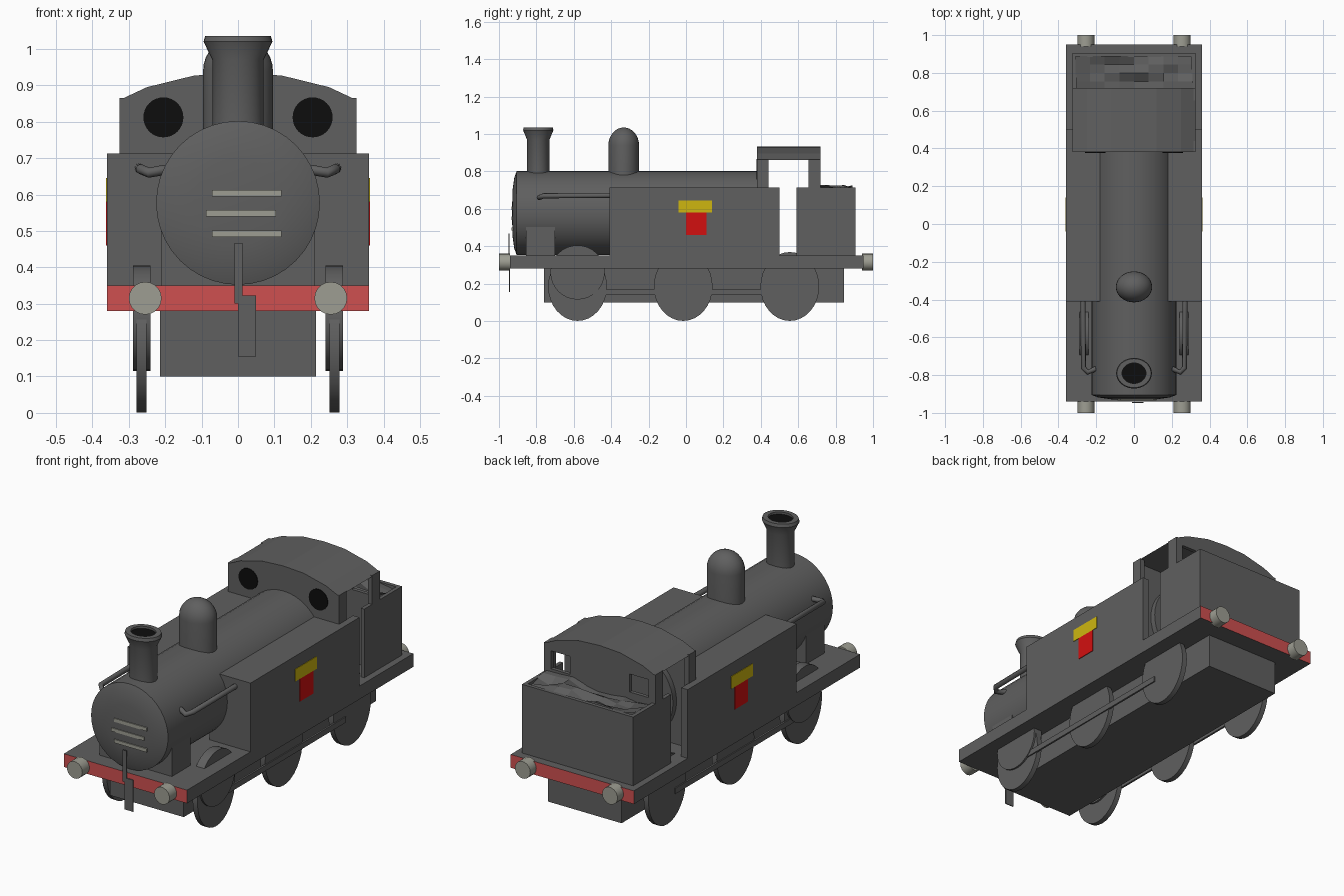
import bpy, bmesh, math, random
from mathutils import Matrix, Vector

if "Cube" in bpy.data.objects:
    bpy.data.objects.remove(bpy.data.objects["Cube"], do_unlink=True)


def material(name, rgb):
    m = bpy.data.materials.new(name)
    m.use_nodes = True
    m.diffuse_color = (*rgb, 1)
    m.node_tree.nodes["Principled BSDF"].inputs["Base Color"].default_value = (*rgb, 1)
    return m


GREY = material("body grey", (0.115, 0.115, 0.115))
BLACK = material("black", (0.004, 0.004, 0.004))
BEAM = material("beam red", (0.62, 0.08, 0.08))
RED = material("plate red", (0.65, 0.005, 0.005))
YELLOW = material("plate yellow", (0.62, 0.47, 0.005))
SILVER = material("pale grey", (0.34, 0.34, 0.29))


def finish(name, bm, mat, smooth=False):
    bmesh.ops.recalc_face_normals(bm, faces=bm.faces)
    me = bpy.data.meshes.new(name)
    bm.to_mesh(me)
    bm.free()
    me.materials.append(mat)
    ob = bpy.data.objects.new(name, me)
    bpy.context.collection.objects.link(ob)
    if smooth:
        bpy.ops.object.select_all(action='DESELECT')
        ob.select_set(True)
        bpy.context.view_layer.objects.active = ob
        bpy.ops.object.shade_smooth_by_angle(angle=math.radians(35))
    return ob


def box(name, x, y, z, mat=GREY):
    """Box from (min, max) ranges."""
    bm = bmesh.new()
    bmesh.ops.create_cube(bm, size=1)
    for v in bm.verts:
        v.co = [r[0] if c < 0 else r[1] for c, r in zip(v.co, (x, y, z))]
    return finish(name, bm, mat)


def pair(name, x, y, z, mat=GREY):
    """Mirrored boxes on both sides."""
    box("left_" + name, x, y, z, mat)
    box("right_" + name, (-x[1], -x[0]), y, z, mat)


def lathe(name, profile, matrix, mat=GREY, steps=32):
    """Spin (radius, height) points about local z, then place."""
    bm = bmesh.new()
    vs = [bm.verts.new((r, 0, h)) for r, h in profile]
    edges = [bm.edges.new(p) for p in zip(vs, vs[1:])]
    bmesh.ops.spin(bm, geom=vs + edges, cent=(0, 0, 0), axis=(0, 0, 1),
                   angle=math.tau, steps=steps)
    bmesh.ops.remove_doubles(bm, verts=bm.verts, dist=1e-4)
    bm.transform(matrix)
    return finish(name, bm, mat, True)


def disc(name, axis, centre, half, r1, r2, mat=GREY, steps=32):
    """Solid disc along 'X' or 'Y'; r1 is horizontal radius, r2 vertical."""
    rot = Matrix.Rotation(math.pi / 2, 4, 'Y' if axis == 'X' else 'X')
    size = Vector((1, r1, r2) if axis == 'X' else (r1, 1, r2))
    mtx = Matrix.Translation(centre) @ Matrix.Diagonal(size).to_4x4() @ rot
    return lathe(name, [(0, -half), (1, -half), (1, half), (0, half)], mtx, mat, steps)


# Footplate with red beam faces at both ends
plate = box("footplate", (-.36, .36), (-.94, .95), (.28, .35))
plate.data.materials.append(BEAM)
for f in plate.data.polygons:
    if abs(f.normal.y) > .9:
        f.material_index = 1
box("underframe", (-.215, .215), (-.76, .845), (.10, .285))

# Wheels, splashers, rods and buffers
for side, s in (("left", 1), ("right", -1)):
    for i, y in enumerate((-.58, -.015, .555)):
        disc(f"{side}_wheel_{i + 1}", 'X', (s * .265, y, .185), .014, .157, .184)
    disc(f"{side}_splasher", 'X', (s * .265, -.58, .26), .024, .145, .145)
    for end, y in (("front", -.97), ("rear", .97)):
        disc(f"{side}_{end}_buffer", 'Y', (s * .255, y, .315), .03, .045, .045, SILVER, 20)
pair("coupling_rod", (.275, .285), (-.635, .495), (.14, .17))

# Boiler with a shallow domed front
lathe("boiler", [(0, -.93), (.12, -.928), (.19, -.918), (.225, -.905), (.225, .43), (0, .43)],
      Matrix.Translation((0, 0, .577)) @ Matrix.Rotation(-math.pi / 2, 4, 'X'), steps=40)
box("smokebox_saddle", (-.212, .212), (-.855, -.70), (.35, .52))
for i, (x, z) in enumerate(((-.072, .603), (-.088, .549), (-.072, .492))):
    box(f"front_bar_{i + 1}", (x, x + .192), (-.934, -.926), (z - .009, z + .009), SILVER)

# Chimney with flared lip and dark bore, slightly wider than long
stretch = Matrix.Diagonal((1.17, 1, 1, 1))
at_chimney = Matrix.Translation((0, -.79, 0)) @ stretch
lathe("chimney", [(.06, .76), (.06, .97), (.081, 1.02), (.077, 1.036), (.054, 1.036), (.054, 1.02)],
      at_chimney)
lathe("chimney_bore", [(0, 1.025), (.0545, 1.025), (.0545, 1.0355)], at_chimney, BLACK)

# Steam dome
dome = [(.082, .76), (.082, .94)]
dome += [(.082 * math.cos(a), .94 + .095 * math.sin(a))
         for a in [math.pi / 2 * i / 8 for i in range(1, 9)]]
lathe("steam_dome", dome, Matrix.Translation((0, -.333, 0)) @ stretch)

# Side tanks with name plates
pair("side_tank", (.12, .36), (-.41, .38), (.34, .713))
pair("tank_rear_panel", (.322, .36), (.38, .50), (.34, .713))
pair("yellow_plate", (.359, .363), (-.04, .14), (.58, .645), YELLOW)
pair("red_plate", (.359, .363), (0, .11), (.46, .58), RED)

# Cab walls, pillars and windows
box("cab_front", (-.325, .325), (.38, .40), (.35, .865))
pair("cab_front_pillar", (.30, .325), (.40, .44), (.35, .865))
pair("cab_rear_pillar", (.30, .325), (.655, .72), (.70, .865))
box("cab_rear_sill", (-.30, .30), (.70, .72), (.70, .735))
box("cab_rear_header", (-.30, .30), (.70, .72), (.83, .865))
box("cab_rear_middle", (-.175, .175), (.70, .72), (.735, .83))
pair("cab_rear_edge", (.285, .30), (.70, .72), (.735, .83))
for side, s in (("left", 1), ("right", -1)):
    disc(f"{side}_cab_window", 'Y', (s * .205, .379, .812), .003, .055, .055, BLACK)

# Arched cab roof
bm = bmesh.new()
half = [(.325, .86), (.25, .895), (.12, .927), (0, .934)]
outline = half + [(-x, z) for x, z in reversed(half[:-1])]
face = bm.faces.new([bm.verts.new((x, .38, z)) for x, z in outline])
ext = bmesh.ops.extrude_face_region(bm, geom=[face])
bmesh.ops.translate(bm, vec=(0, .34, 0),
                    verts=[g for g in ext["geom"] if isinstance(g, bmesh.types.BMVert)])
finish("cab_roof", bm, GREY)

# Bunker with raised rim and a rough coal load
pair("bunker_side", (.305, .325), (.59, .90), (.35, .713))
box("bunker_back", (-.325, .325), (.885, .905), (.35, .713))
box("bunker_front", (-.305, .305), (.70, .72), (.35, .713))
random.seed(4)
bm = bmesh.new()
bmesh.ops.create_grid(bm, x_segments=8, y_segments=4, size=1)
for v in bm.verts:
    v.co = (v.co.x * .31, .8 + v.co.y * .09, random.uniform(.685, .73))
finish("coal", bm, GREY)

# Handrails curving into the boiler front
for side, s in (("left", 1), ("right", -1)):
    curve = bpy.data.curves.new(f"{side}_handrail", 'CURVE')
    curve.dimensions = '3D'
    curve.bevel_depth = .014
    curve.bevel_resolution = 2
    curve.use_fill_caps = True
    path = [(.20, -.765, .668), (.245, -.785, .66), (.268, -.76, .67), (.27, -.41, .672)]
    spline = curve.splines.new('POLY')
    spline.points.add(len(path) - 1)
    for p, (x, y, z) in zip(spline.points, path):
        p.co = (s * x, y, z, 1)
    curve.materials.append(GREY)
    bpy.context.collection.objects.link(bpy.data.objects.new(f"{side}_handrail", curve))

# Front coupling
box("coupling_hook", (-.01, .012), (-.948, -.943), (.30, .467))
box("coupling_link", (0, .05), (-.947, -.942), (.155, .322))
